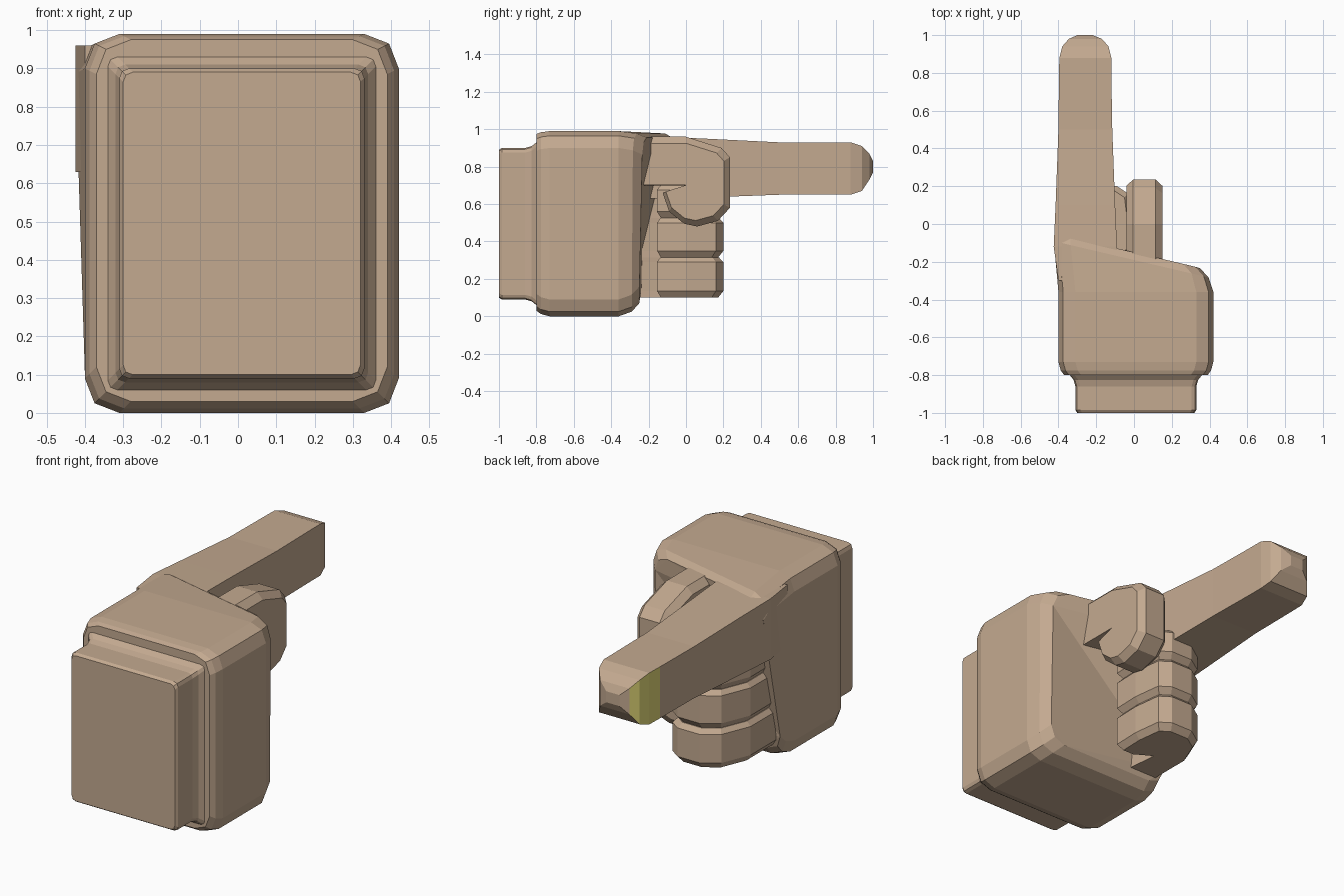
import bpy, bmesh

if "Cube" in bpy.data.objects:
    bpy.data.objects.remove(bpy.data.objects["Cube"])


def material(name, rgb):
    m = bpy.data.materials.new(name)
    m.diffuse_color = (*rgb, 1)
    m.use_nodes = True
    m.node_tree.nodes["Principled BSDF"].inputs["Base Color"].default_value = m.diffuse_color
    return m


skin = material("skin", (0.55, 0.40, 0.28))
nail = material("nail", (0.75, 0.68, 0.18))


def loft(name, rings):
    """Skin a list of equal-length point rings and cap both ends."""
    bm = bmesh.new()
    vr = [[bm.verts.new(p) for p in r] for r in rings]
    n = len(vr[0])
    for a, b in zip(vr, vr[1:]):
        for i in range(n):
            j = (i + 1) % n
            bm.faces.new((a[i], a[j], b[j], b[i]))
    caps = [bm.faces.new(vr[0]), bm.faces.new(vr[-1])]
    bmesh.ops.recalc_face_normals(bm, faces=bm.faces)
    bmesh.ops.triangulate(bm, faces=[f for f in caps if len(f.verts) > 4])
    me = bpy.data.meshes.new(name)
    bm.to_mesh(me)
    bm.free()
    me.materials.append(skin)
    ob = bpy.data.objects.new(name, me)
    bpy.context.collection.objects.link(ob)
    return ob


def rounded_rect(y, x0, x1, z0, z1, r):
    """Rectangle facing y, each corner cut in two steps."""
    k = r * 0.28
    q = [(0, r), (k, k), (r, 0)]
    pts = [(x0 + a, z0 + b) for a, b in q]
    pts += [(x1 - a, z0 + b) for a, b in reversed(q)]
    pts += [(x1 - a, z1 - b) for a, b in q]
    pts += [(x0 + a, z1 - b) for a, b in reversed(q)]
    return [(x, y, z) for x, z in pts]


def scaled(poly, s, centre):
    return [(centre[0] + (a - centre[0]) * s, centre[1] + (b - centre[1]) * s)
            for a, b in poly]


# Wrist cuff with a flare into the palm
loft("wrist", [rounded_rect(y, -0.31 + d, 0.33 - d, 0.09 + d, 0.90 - d, 0.025)
               for y, d in ((-1, 0.01), (-0.985, 0), (-0.86, 0),
                            (-0.825, -0.01), (-0.80, -0.03), (-0.76, -0.03))])

# Palm block, front face slanting toward the knuckles
rings = []
for y, d in ((-0.80, 0.03), (-0.775, 0.012), (-0.73, 0),
             (-0.36, 0), (-0.29, 0.025), (-0.25, 0.07)):
    ring = rounded_rect(y, -0.40 + (d if y < -0.5 else 0), 0.42 - d,
                        d, 0.99 - d * 0.5, 0.09)
    if y > -0.32:
        out = []
        for x, yy, z in ring:
            up = min(1, max(0, (z - 0.1) / 0.8))
            left = (0.42 - x) / 0.82
            out.append((x - (0.025 * up if x < -0.3 else 0),
                        yy + 0.20 * left * up, z))
        ring = out
    rings.append(ring)
loft("palm", rings)

# Pointing finger
index = loft("index_finger", [
    [(x0, y, z0), (x1, y, z0), (x1, y, z1), (x0, y, z1)]
    for y, x0, x1, z0, z1 in (
        (-0.30, -0.40, -0.09, 0.63, 0.96), (-0.12, -0.425, -0.09, 0.63, 0.96),
        (0.10, -0.415, -0.10, 0.635, 0.95), (0.50, -0.40, -0.115, 0.65, 0.93),
        (0.79, -0.397, -0.12, 0.65, 0.93), (0.88, -0.395, -0.12, 0.65, 0.93),
        (0.94, -0.38, -0.135, 0.67, 0.91), (0.98, -0.345, -0.17, 0.73, 0.87),
        (1.00, -0.30, -0.22, 0.77, 0.83))])

# Nail on the outer side of the fingertip
index.data.materials.append(nail)
for f in index.data.polygons:
    if f.normal.x < -0.6 and 0.79 < f.center.y < 0.97:
        f.material_index = 1

# Three curled fingers, hook-shaped in plan
hook = [(-0.375, -0.40), (-0.375, -0.02), (-0.31, 0.14), (-0.22, 0.20),
        (-0.09, 0.20), (-0.03, 0.16), (-0.01, 0.0), (-0.015, -0.155),
        (-0.09, -0.155), (-0.20, -0.09), (-0.17, -0.40)]
for name, z0, z1 in (("little_finger", 0.10, 0.315), ("ring_finger", 0.315, 0.525),
                     ("middle_finger", 0.525, 0.70)):
    loft(name, [[(x, y, z) for x, y in scaled(hook, s, (-0.2, 0.0))]
                for z, s in ((z0, 0.86), (z0 + 0.035, 1),
                             (z1 - 0.025, 1), (z1, 0.88))])

# Thumb bending down over the fingers
bend = [(-0.32, 0.96), (0.0, 0.96), (0.19, 0.90), (0.235, 0.85), (0.235, 0.58),
        (0.17, 0.51), (0.06, 0.48), (-0.01, 0.495), (-0.09, 0.56),
        (-0.125, 0.66), (0.0, 0.70), (-0.32, 0.70)]
loft("thumb", [[(x, y, z) for y, z in scaled(bend, s, (0.0, 0.71))]
               for x, s in ((-0.04, 0.86), (-0.005, 1), (0.115, 1), (0.15, 0.86))])
